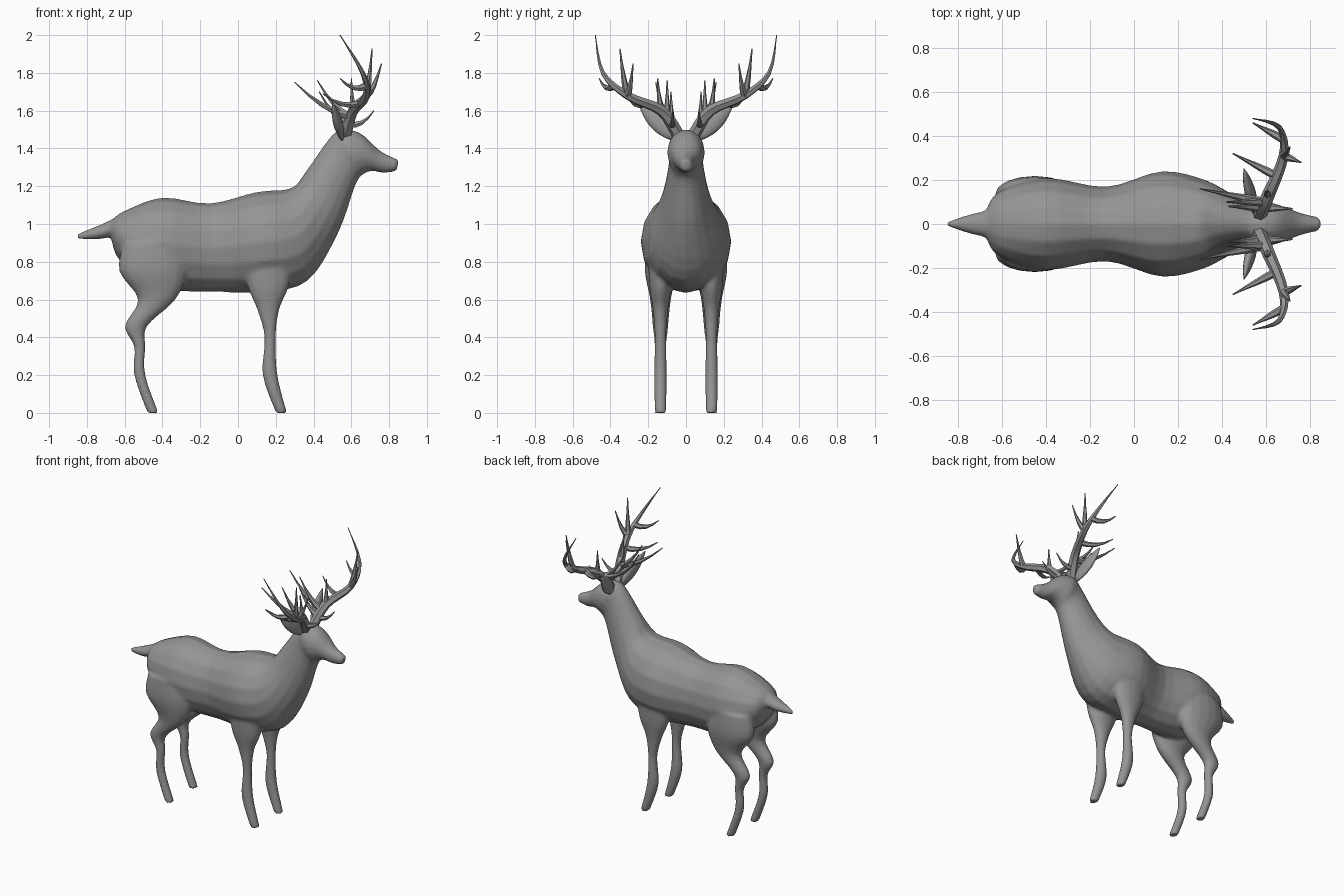
import bpy, bmesh, math
from mathutils import Vector

cube = bpy.data.objects.get("Cube")
if cube:
    bpy.data.objects.remove(cube, do_unlink=True)

grey = bpy.data.materials.new("plain_grey")
grey.use_nodes = True
grey.diffuse_color = (.3, .3, .3, 1)
grey.node_tree.nodes["Principled BSDF"].inputs["Base Color"].default_value = grey.diffuse_color

SIDES = {"left": 1, "right": -1}


def flow(rows, steps=4):
    """Pass a smooth spline through rows of numbers."""
    rows = [Vector(row) for row in rows]
    padded = [rows[0], *rows, rows[-1]]
    result = []
    for before, start, end, after in zip(padded, padded[1:], padded[2:], padded[3:]):
        for step in range(steps):
            t = step / steps
            curve_in, curve_out = (end - before) / 2, (after - start) / 2
            drift = end - start
            result.append(start + curve_in * t
                          + (drift * 3 - curve_in * 2 - curve_out) * t ** 2
                          + (curve_in + curve_out - drift * 2) * t ** 3)
    return result + [rows[-1]]


def skin(bm, rings, sides=16):
    """Skin elliptical rings, each given as centre and two half axes."""
    angles = [math.tau * i / sides for i in range(sides)]
    loops = [[bm.verts.new(centre + a * math.cos(t) + b * math.sin(t)) for t in angles]
             for centre, a, b in rings]
    for low, high in zip(loops, loops[1:]):
        for i in range(sides):
            bm.faces.new((low[i - 1], low[i], high[i], high[i - 1]))
    bm.faces.new(loops[0])
    bm.faces.new(loops[-1])


def profile_ring(row):
    """Ring spanning an upper and a lower outline point, with a half width."""
    upper_x, upper_z, lower_x, lower_z, width = row
    upper = Vector((upper_x, 0, upper_z))
    lower = Vector((lower_x, 0, lower_z))
    return (upper + lower) / 2, (upper - lower) / 2, Vector((0, width, 0))


def leg_ring(row, side):
    """Level ring whose width follows its depth."""
    height, x, depth = row
    width = .02 + depth * .35
    return Vector((x, side * .135, height)), Vector((depth, 0, 0)), Vector((0, width, 0))


def finish(bm, name):
    bmesh.ops.recalc_face_normals(bm, faces=bm.faces)
    mesh = bpy.data.meshes.new(name)
    bm.to_mesh(mesh)
    bm.free()
    mesh.materials.append(grey)
    mesh.shade_smooth()
    obj = bpy.data.objects.new(name, mesh)
    bpy.context.collection.objects.link(obj)
    return obj


# Trunk from rump to nose: upper outline, lower outline, half width
trunk = [
    (-.67, 1.02, -.67, .92, .07),
    (-.6, 1.07, -.62, .8, .15),
    (-.4, 1.14, -.4, .66, .21),
    (-.15, 1.11, -.1, .64, .17),
    (.1, 1.17, .15, .64, .24),
    (.28, 1.19, .37, .7, .2),
    (.36, 1.28, .53, .95, .13),
    (.48, 1.45, .62, 1.2, .09),
    (.55, 1.5, .66, 1.26, .1),
    (.65, 1.48, .71, 1.28, .08),
    (.75, 1.39, .77, 1.27, .05),
    (.85, 1.34, .84, 1.28, .03),
]
tail = [
    (-.6, 1.06, -.6, .95, .07),
    (-.72, 1, -.73, .92, .05),
    (-.85, .95, -.85, .92, .01),
]

# Legs from body to hoof: height, centre, half depth
hind_leg = [(.9, -.45, .16), (.75, -.45, .18), (.6, -.43, .1), (.46, -.54, .06),
            (.35, -.52, .03), (.2, -.52, .03), (0, -.45, .03)]
fore_leg = [(.85, .16, .14), (.67, .16, .11), (.55, .16, .06), (.4, .17, .03),
            (.2, .17, .04), (0, .23, .03)]

# Fuse trunk, tail and legs into one continuous hide
bm = bmesh.new()
for rows in (trunk, tail):
    skin(bm, [profile_ring(row) for row in flow(rows)])
for side in SIDES.values():
    for rows in (hind_leg, fore_leg):
        skin(bm, [leg_ring(row, side) for row in flow(rows)])
body = finish(bm, "body")
fuse = body.modifiers.new("fuse", 'REMESH')
fuse.mode = 'VOXEL'
fuse.voxel_size = .011
fuse.use_smooth_shade = True
soften = body.modifiers.new("soften", 'SMOOTH')
soften.iterations = 5

# Ears: flattened leaves from the crown outwards
for label, side in SIDES.items():
    root = Vector((.55, side * .06, 1.46))
    tip = Vector((.5, side * .25, 1.64))
    breadth = Vector((0, side, -1)).normalized() * .05
    thickness = Vector((.025, 0, 0))
    rings = []
    for step in range(9):
        t = step / 8
        swell = math.sin(math.pi * (.17 + t * .8))
        rings.append((root.lerp(tip, t), breadth * swell, thickness * swell))
    bm = bmesh.new()
    skin(bm, rings)
    finish(bm, label + "_ear")

# Antlers: one curved beam, and tines that leave it at a fraction of its length
beam = flow([(.57, .04, 1.47), (.61, .13, 1.6), (.68, .31, 1.68),
             (.66, .44, 1.8), (.54, .48, 2)])
tines = [
    (.1, (.72, .07, 1.6)),
    (.1, (.43, .08, 1.7)),
    (.2, (.42, .1, 1.76)),
    (.2, (.3, .16, 1.75)),
    (.25, (.6, .15, 1.77)),
    (.4, (.45, .32, 1.69)),
    (.5, (.71, .35, 1.93)),
    (.5, (.76, .28, 1.85)),
    (.6, (.54, .46, 1.77)),
]


def tine_path(fraction, tip):
    """Sag below the straight line so that the tip sweeps upward."""
    root = beam[round(fraction * (len(beam) - 1))]
    sag = Vector((0, 0, .12))
    return [root.lerp(Vector(tip), t) - sag * t * (1 - t) for t in (0, .25, .5, .75, 1)]


branches = [(.033, beam)] + [(.02, tine_path(*tine)) for tine in tines]
for label, side in SIDES.items():
    curve = bpy.data.curves.new(label + "_antler", 'CURVE')
    curve.dimensions = '3D'
    curve.bevel_depth = 1
    curve.bevel_resolution = 1
    curve.use_fill_caps = True
    curve.materials.append(grey)
    for thickness, path in branches:
        spline = curve.splines.new('POLY')
        spline.points.add(len(path) - 1)
        for i, (point, (x, y, z)) in enumerate(zip(spline.points, path)):
            taper = 1 - (i / (len(path) - 1)) ** 1.6
            point.co = (x, side * y, z, 1)
            point.radius = max(.003, thickness * taper)
    antler = bpy.data.objects.new(label + "_antler", curve)
    bpy.context.collection.objects.link(antler)
    bpy.ops.object.select_all(action='DESELECT')
    antler.select_set(True)
    bpy.context.view_layer.objects.active = antler
    bpy.ops.object.convert(target='MESH')
    bpy.ops.object.shade_smooth_by_angle(angle=math.radians(50))
